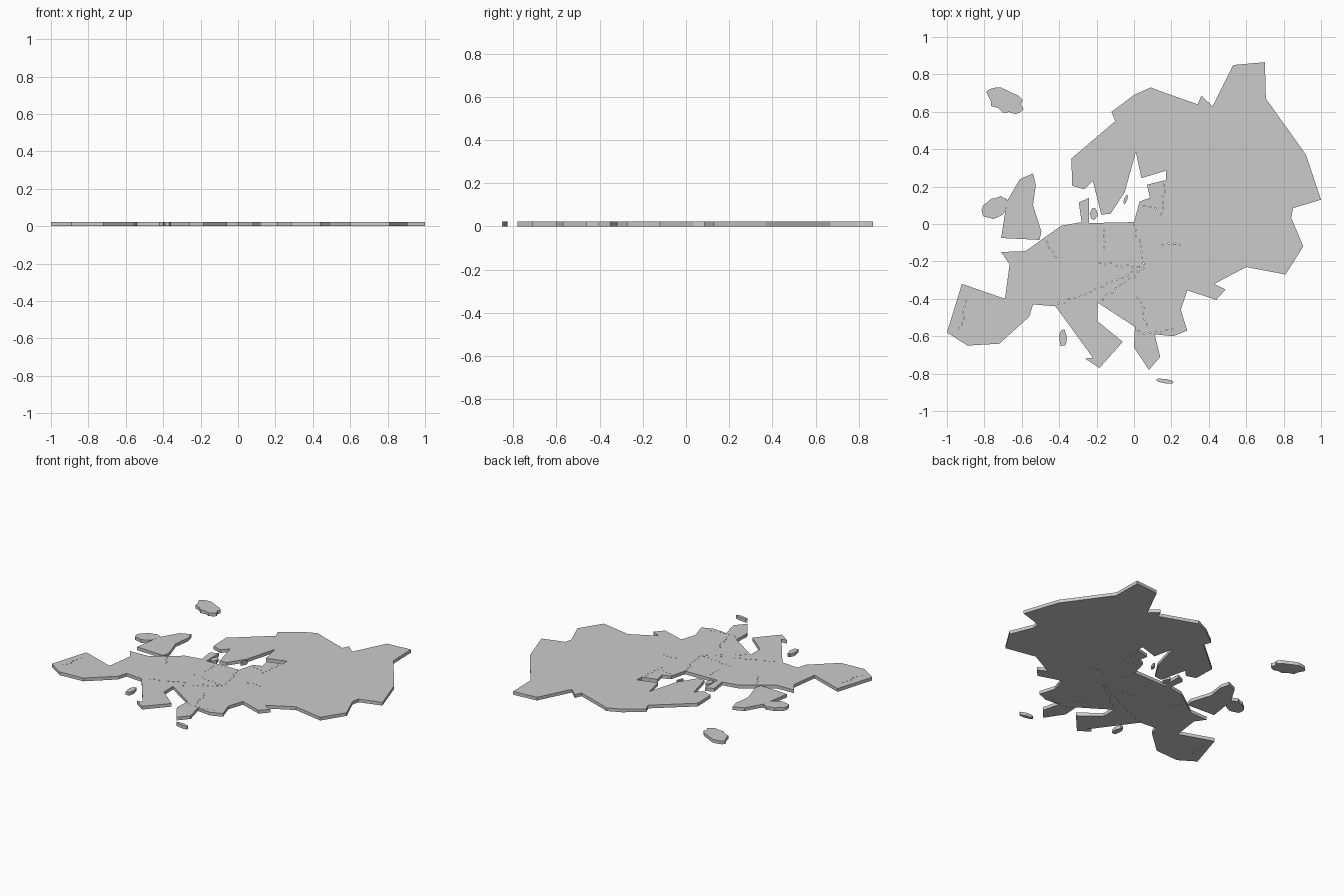
import bpy, bmesh, math, random
from mathutils import Vector

if "Cube" in bpy.data.objects:
    bpy.data.objects.remove(bpy.data.objects["Cube"])

random.seed(4)
HEIGHT = 0.022


def add_slabs(name, outlines, z0=0.0, z1=HEIGHT):
    """Extrude flat outlines into one object."""
    bm = bmesh.new()
    for pts in outlines:
        face = bm.faces.new([bm.verts.new((p[0], p[1], z0)) for p in pts])
        ext = bmesh.ops.extrude_face_region(bm, geom=[face], use_keep_orig=True)
        for v in ext["geom"]:
            if isinstance(v, bmesh.types.BMVert):
                v.co.z = z1
    bmesh.ops.recalc_face_normals(bm, faces=bm.faces)
    mesh = bpy.data.meshes.new(name)
    bm.to_mesh(mesh)
    bm.free()
    obj = bpy.data.objects.new(name, mesh)
    bpy.context.collection.objects.link(obj)
    return obj


def ragged_oval(cx, cy, rx, ry, tilt, n=18):
    """Island outline: a tilted oval with an uneven coast."""
    pts = []
    for i in range(n):
        a = math.tau * i / n
        k = random.uniform(0.88, 1.12)
        p = Vector((rx * k * math.cos(a), ry * k * math.sin(a), 0))
        c, s = math.cos(math.radians(tilt)), math.sin(math.radians(tilt))
        pts.append((cx + p.x * c - p.y * s, cy + p.x * s + p.y * c))
    return pts


def border_slits(a, b):
    """Row of thin diamond slits wandering from a to b."""
    a, b = Vector(a), Vector(b)
    along = (b - a).normalized()
    side = Vector((-along.y, along.x))
    out = []
    for i in range(int((b - a).length / 0.03)):
        mid = a + along * (0.015 + 0.03 * i) + side * random.uniform(-0.008, 0.008)
        h, w = along * random.uniform(0.006, 0.01), side * 0.0025
        out.append([mid - h, mid - w, mid + h, mid + w])
    return out


# Corners where mainland regions meet
cape, gulf, bay = (.155, .705), (.17, .285), (0, .01)
ridge, delta = (.06, -.23), (.285, -.355)
alps, head, riviera = (-.195, -.34), (-.195, -.42), (-.42, -.44)

northern_peninsula = [
    cape, gulf, (.04, .245), (.01, .385), (-.05, .17), (-.125, .055), (-.175, .05),
    (-.22, .23), (-.265, .185), (-.33, .205), (-.335, .35), (-.1, .55), (-.12, .6),
    (0, .69), (.09, .73)]
eastern_plain = [
    gulf, (.17, .235), (.07, .21), (.085, .14), (.03, .12), bay, ridge, delta,
    (.44, -.405), (.49, -.35), (.43, -.32), (.6, -.23), (.81, -.27), (.905, -.12),
    (.84, .035), (.85, .085), (1, .13), (.92, .37), (.705, .67), (.7, .865),
    (.53, .85), (.42, .63), (.36, .685), (.34, .64), cape]
western_lands = [
    riviera, (-.54, -.43), (-.56, -.495), (-.72, -.64), (-.89, -.65), (-1, -.58),
    (-.92, -.32), (-.69, -.4), (-.665, -.215), (-.71, -.15), (-.58, -.145), (-.39, -.01),
    (-.28, .01), (-.295, .115), (-.24, .14), (-.24, .005), bay, ridge, alps]
southern_boot = [riviera, alps, head, (-.195, -.52), (-.06, -.63), (-.185, -.77), (-.26, -.72), (-.22, -.715)]
southeast_peninsula = [
    head, alps, ridge, delta, (.25, -.46), (.285, -.57), (.21, -.6), (.11, -.59),
    (.14, -.71), (.08, -.78), (0, -.66), (.005, -.55)]
large_western_isle = [
    (-.71, -.075), (-.68, .12), (-.61, .24), (-.54, .27), (-.525, .21), (-.54, .1),
    (-.495, -.04), (-.505, -.085)]

# Inland borders cut as short slits: the region seams plus a few more lines
seams = [(bay, ridge), (ridge, alps), (alps, riviera), (ridge, head),
         ((-.89, -.4), (-.94, -.6)), ((-.48, -.09), (-.4, -.2)), ((-.16, -.02), (-.15, -.16)),
         ((-.2, -.21), ridge), ((.02, -.38), (.08, -.56)), ((.01, -.58), (.24, -.57)),
         ((.04, .09), (.15, .08)), ((.165, .22), (.14, .02)), ((.14, -.11), (.27, -.115))]
cutter = add_slabs("border_slits_cutter", [s for a, b in seams for s in border_slits(a, b)],
                   -HEIGHT, 2 * HEIGHT)
cutter.hide_render = cutter.hide_viewport = True
cutter.display_type = 'WIRE'

mainland = {"northern_peninsula": northern_peninsula, "eastern_plain": eastern_plain,
            "western_lands": western_lands, "southern_boot": southern_boot,
            "southeast_peninsula": southeast_peninsula}
for name, pts in mainland.items():
    mod = add_slabs(name, [pts]).modifiers.new("border_slits", 'BOOLEAN')
    mod.operation = 'DIFFERENCE'
    mod.solver = 'EXACT'
    mod.object = cutter

# Islands
add_slabs("large_western_isle", [large_western_isle])
islands = {
    "northwest_island": (-.69, .66, .1, .06, -25),
    "small_western_isle": (-.745, .085, .075, .05, 35),
    "mid_sea_island": (-.38, -.61, .02, .045, 0),
    "south_sea_island": (.165, -.84, .045, .012, -8),
    "strait_island": (-.215, .055, .02, .03, 0),
    "inner_sea_island": (-.045, .13, .008, .025, -20),
}
for name, oval in islands.items():
    add_slabs(name, [ragged_oval(*oval)])
